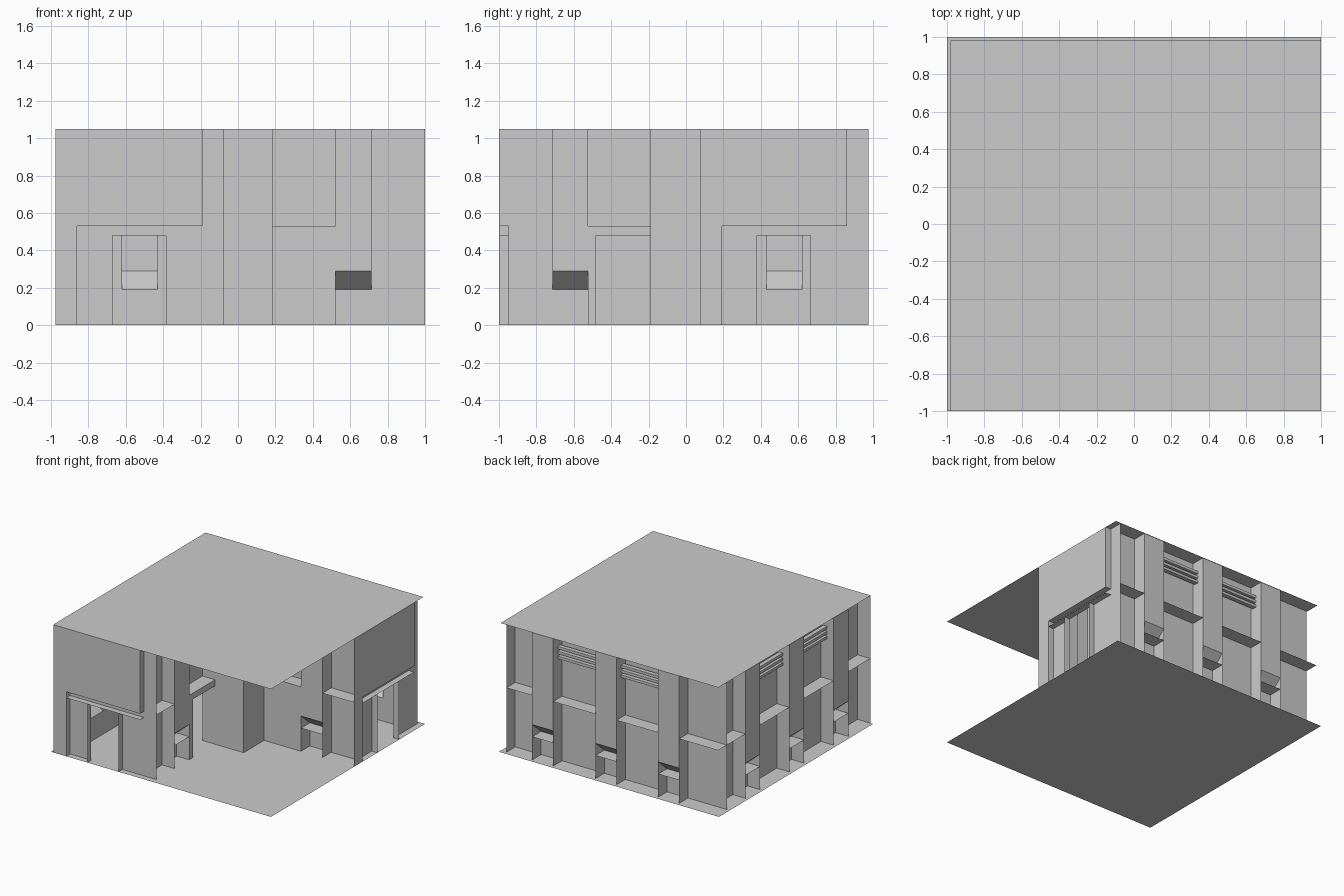
import bpy, bmesh

if "Cube" in bpy.data.objects:
    bpy.data.objects.remove(bpy.data.objects["Cube"])

H, D, LEDGE, DOOR = 1.05, 0.115, 0.53, 0.48

gray = bpy.data.materials.new("light_gray")
gray.diffuse_color = (0.6, 0.6, 0.6, 1)
gray.use_nodes = True
gray.node_tree.nodes["Principled BSDF"].inputs["Base Color"].default_value = gray.diffuse_color


class Part:
    """Collects flat sheets, given in a local frame (s, d, z), into one object."""
    def __init__(self, name, place):
        self.name, self.place, self.bm = name, place, bmesh.new()

    def quad(self, *pts):
        self.bm.faces.new([self.bm.verts.new(self.place(*p)) for p in pts])

    def face(self, s0, s1, d, z0, z1):          # sheet parallel to the wall
        self.quad((s0, d, z0), (s1, d, z0), (s1, d, z1), (s0, d, z1))

    def fin(self, s, d0, d1, z0, z1):           # upright sheet across the wall
        self.quad((s, d0, z0), (s, d1, z0), (s, d1, z1), (s, d0, z1))

    def shelf(self, s0, s1, d0, d1, z):         # level sheet
        self.quad((s0, d0, z), (s1, d0, z), (s1, d1, z), (s0, d1, z))

    def box(self, s0, s1, d0, d1, z0, z1):
        for d in (d0, d1):
            self.face(s0, s1, d, z0, z1)
        for s in (s0, s1):
            self.fin(s, d0, d1, z0, z1)
        for z in (z0, z1):
            self.shelf(s0, s1, d0, d1, z)

    def done(self):
        me = bpy.data.meshes.new(self.name)
        self.bm.to_mesh(me)
        self.bm.free()
        me.materials.append(gray)
        bpy.context.collection.objects.link(bpy.data.objects.new(self.name, me))


def world(x, y, z):
    return (x, y, z)


def back(s, d, z):
    return (s, 0.86 + d, z)


def left(s, d, z):
    return (-0.86 - d, -s, z)


def inner_back(s, d, z):
    return (s, 0.19 - d, z)


def inner_left(s, d, z):
    return (-0.19 + d, -s, z)


def niche(p, a, b):
    """Tall niche with sloped foot, side fins and a low shelf."""
    p.face(a, b, D, 0.29, H)
    p.quad((a, 0, 0.19), (b, 0, 0.19), (b, D, 0.29), (a, D, 0.29))
    p.face(a, b, 0, 0, 0.19)
    p.shelf(a, b, 0, D, 0.19)
    for s in (a, b):
        p.fin(s, 0, D, 0, H)


def bay(p, a, b):
    """Plain bay with a mid-height ledge."""
    p.face(a, b, 0, 0, H)
    p.shelf(a, b, 0, D, LEDGE)


# floor and roof
p = Part("floor", world)
p.shelf(-1, 1, -1, 1, 0)
p.done()
p = Part("roof", world)
p.shelf(-0.98, 1, -1, 0.98, H)
p.done()

# two long outer walls with pipes
niches = [(-0.62, -0.43), (-0.05, 0.14), (0.525, 0.715)]
for name, place, start, end in (("back_wall", back, -0.975, 0.95),
                                ("left_wall", left, -0.86, 1.0)):
    p = Part(name, place)
    s = start
    for a, b in niches:
        bay(p, s, a)
        niche(p, a, b)
        s = b
    bay(p, s, end)
    p.done()
    p = Part(name + "_pipes", place)
    for (_, a), (b, _) in zip(niches, niches[1:]):
        for z in (0.87, 0.91, 0.95):
            p.box(a, b, 0.02, 0.055, z - 0.011, z + 0.011)
    p.done()

# short inner walls
p = Part("inner_back_wall", inner_back)
p.face(0.185, 0.52, D, 0, LEDGE)
p.shelf(0.185, 0.52, 0, D, LEDGE)
p.face(0.185, 0.52, 0, LEDGE, H)
niche(p, 0.52, 0.715)
bay(p, 0.715, 1.0)
p.done()

p = Part("inner_left_wall", inner_left)
p.face(0.19, 0.525, 0, LEDGE, H)
p.box(0.19, 0.525, 0, D, DOOR, LEDGE)
p.box(0.48, 0.525, 0, D, 0, DOOR)
niche(p, 0.525, 0.715)
bay(p, 0.715, 0.95)
p.done()

# square corner in the middle
p = Part("center_corner", world)
p.face(-0.19, 0.185, -0.19, 0, H)
p.fin(0.185, -0.19, 0.19, 0, H)
p.done()

# end walls with a low doorway and a stepped panel in front
ends = {"front_end": lambda u, t, z: (-0.975 + u, -1 + t, z),
        "right_end": lambda u, t, z: (1 - t, 0.075 + u, z)}
A, B, W, T = 0.115, 0.785, 0.9, 0.05
L, R = 0.305, 0.59
for name, place in ends.items():
    p = Part(name + "_panel", place)
    p.face(0, B, 0, LEDGE, H)
    p.face(0, A, 0, 0, LEDGE)
    p.fin(A, 0, T, 0, LEDGE)
    p.shelf(A, B, 0, T, LEDGE)
    p.fin(B, 0, T, LEDGE, H)
    p.done()
    p = Part(name + "_doorway", place)
    p.face(B, W, T, DOOR, H)
    p.face(A, B, T, DOOR, LEDGE)
    p.face(A, L, T, 0, DOOR)
    p.face(R, W, T, 0, DOOR)
    p.fin(L, 0, T, 0, DOOR)
    p.fin(R, 0, T, 0, DOOR)
    p.shelf(A, B, 0, T, DOOR)
    p.done()
